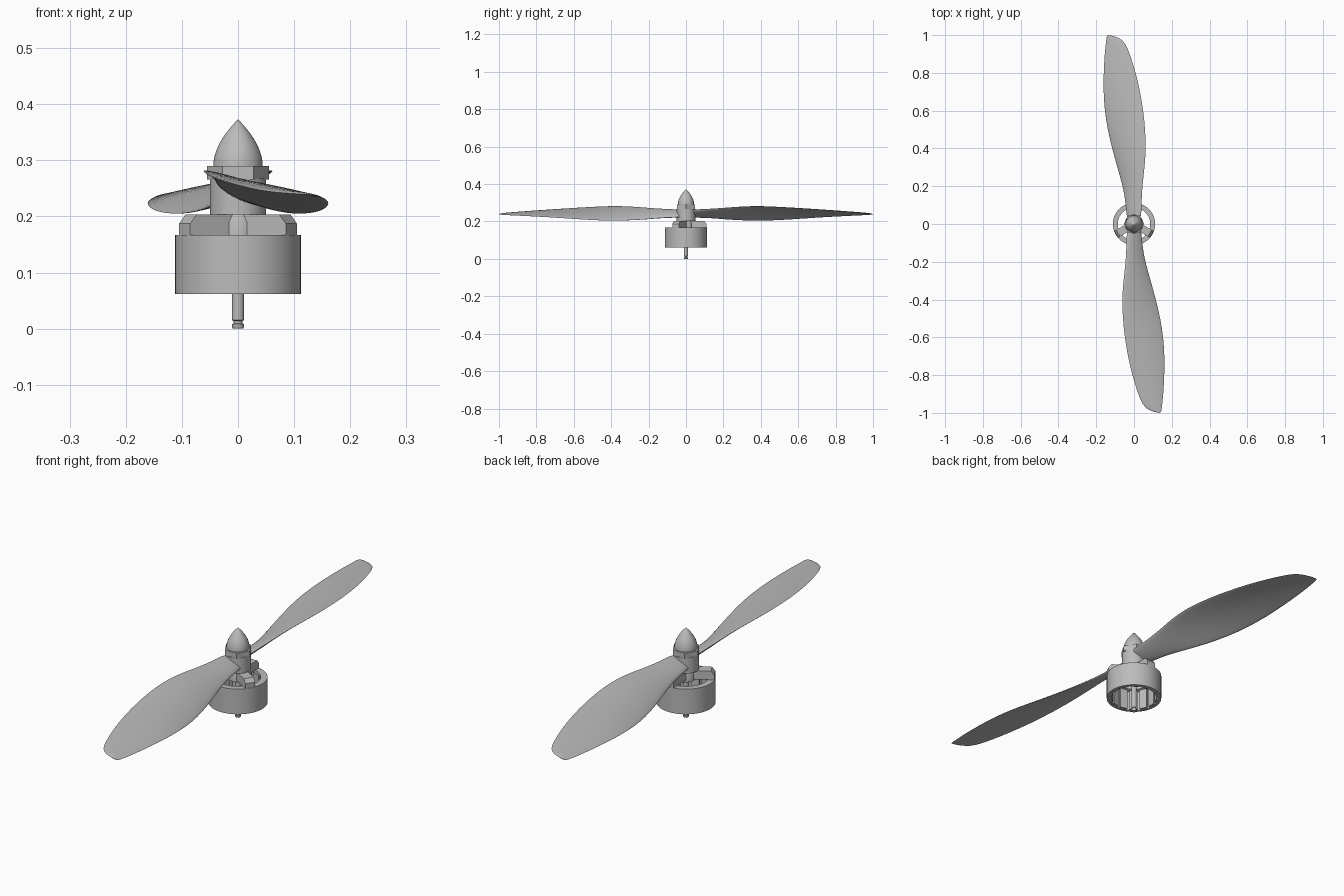
import bpy, bmesh, math
from mathutils import Matrix, Vector

if "Cube" in bpy.data.objects:
    bpy.data.objects.remove(bpy.data.objects["Cube"], do_unlink=True)

grey = bpy.data.materials.new("plain_grey")
grey.use_nodes = True
colour = (0.5, 0.5, 0.5, 1)
grey.diffuse_color = colour
grey.node_tree.nodes["Principled BSDF"].inputs["Base Color"].default_value = colour


def finish(name, bm, smooth=True):
    bmesh.ops.remove_doubles(bm, verts=bm.verts, dist=1e-5)
    bmesh.ops.recalc_face_normals(bm, faces=bm.faces)
    mesh = bpy.data.meshes.new(name)
    bm.to_mesh(mesh)
    bm.free()
    mesh.materials.append(grey)
    ob = bpy.data.objects.new(name, mesh)
    bpy.context.collection.objects.link(ob)
    if smooth:
        bpy.ops.object.select_all(action='DESELECT')
        ob.select_set(True)
        bpy.context.view_layer.objects.active = ob
        bpy.ops.object.shade_smooth_by_angle(angle=math.radians(35))
    return ob


def lathe(name, profile, steps=48, closed=False, smooth=True):
    """Spin a (radius, height) profile around the z axis."""
    bm = bmesh.new()
    verts = [bm.verts.new((r, 0, z)) for r, z in profile]
    edges = [bm.edges.new(pair) for pair in zip(verts, verts[1:])]
    if closed:
        edges.append(bm.edges.new((verts[-1], verts[0])))
    bmesh.ops.spin(bm, geom=verts + edges, cent=(0, 0, 0), axis=(0, 0, 1),
                   angle=math.tau, steps=steps, use_merge=True)
    return finish(name, bm, smooth)


def prism(bm, outline, half_width, angle):
    """Extrude a (radius, height) outline sideways and turn it about z."""
    turn = Matrix.Rotation(angle, 3, 'Z')
    sides = [[bm.verts.new(turn @ Vector((r, s * half_width, z))) for r, z in outline]
             for s in (-1, 1)]
    bm.faces.new(sides[0])
    bm.faces.new(sides[1][::-1])
    for i in range(len(outline)):
        j = (i + 1) % len(outline)
        bm.faces.new((sides[0][i], sides[0][j], sides[1][j], sides[1][i]))


# Motor shaft with a retaining groove near its end
lathe("shaft", [(0, 0), (0.009, 0), (0.011, 0.003), (0.011, 0.008), (0.008, 0.009),
                (0.008, 0.014), (0.011, 0.015), (0.011, 0.28), (0, 0.28)], 24)

# Motor bell: outer wall with an inward lip on top
lathe("motor_bell", [(0.112, 0.062), (0.112, 0.167), (0.086, 0.167), (0.086, 0.155),
                     (0.101, 0.15), (0.101, 0.062)], 64, closed=True)

# Magnets lining the inside of the bell
bm = bmesh.new()
for i in range(14):
    prism(bm, [(0.091, 0.064), (0.102, 0.064), (0.102, 0.152), (0.091, 0.152)],
          0.016, math.tau * i / 14)
finish("magnets", bm, False)

# Three chamfered arms joining the bell to the hub
bm = bmesh.new()
for i in range(3):
    prism(bm, [(0.02, 0.167), (0.11, 0.167), (0.11, 0.187), (0.097, 0.203), (0.02, 0.203)],
          0.02, math.radians(90 + 120 * i))
finish("bell_arms", bm, False)

# Hub under the blades, hexagonal nut and pointed spinner
lathe("bell_hub", [(0, 0.16), (0.036, 0.16), (0.036, 0.19), (0.03, 0.205), (0, 0.205)])
lathe("propeller_hub", [(0, 0.203), (0.05, 0.203), (0.05, 0.268), (0, 0.268)])
lathe("nut", [(0, 0.266), (0.055, 0.266), (0.055, 0.29), (0, 0.29)], 6, smooth=False)
ogive = [(0.044 * (1 - (k / 12) ** 1.9), 0.29 + 0.083 * k / 12) for k in range(13)]
lathe("spinner", [(0, 0.29)] + ogive)

# Blade stations: y, low edge x and z, high edge x and z, thickness
stations = [
    (0.00, -0.040, 0.222, 0.040, 0.262, 0.026),
    (0.10, -0.042, 0.222, 0.040, 0.264, 0.022),
    (0.20, -0.060, 0.212, 0.045, 0.272, 0.018),
    (0.30, -0.090, 0.205, 0.058, 0.281, 0.015),
    (0.40, -0.118, 0.203, 0.066, 0.283, 0.013),
    (0.50, -0.142, 0.206, 0.062, 0.278, 0.012),
    (0.60, -0.158, 0.213, 0.052, 0.272, 0.011),
    (0.70, -0.164, 0.220, 0.035, 0.265, 0.010),
    (0.80, -0.163, 0.226, 0.012, 0.258, 0.008),
    (0.90, -0.157, 0.231, -0.020, 0.250, 0.006),
    (0.96, -0.150, 0.234, -0.045, 0.245, 0.005),
    (0.985, -0.146, 0.236, -0.075, 0.242, 0.004),
    (1.00, -0.143, 0.237, -0.125, 0.239, 0.002)]


def blade(name, angle):
    bm = bmesh.new()
    turn = Matrix.Rotation(angle, 3, 'Z')
    rings = []
    count = 8
    for y, x0, z0, x1, z1, thick in stations:
        low, high = Vector((x0, y, z0)), Vector((x1, y, z1))
        up = Vector((z0 - z1, 0, x1 - x0)).normalized()
        chord = (high - low).length
        ring = []
        for k in range(2 * count):
            a = math.pi * k / count
            bow = 0.04 * chord * math.sin(a) ** 2 * min(1, y * 3)
            point = low.lerp(high, 0.5 - 0.5 * math.cos(a))
            ring.append(bm.verts.new(turn @ (point + up * (bow + math.sin(a) * thick / 2))))
        rings.append(ring)
    for a, b in zip(rings, rings[1:]):
        for k in range(2 * count):
            j = (k + 1) % (2 * count)
            bm.faces.new((a[k], a[j], b[j], b[k]))
    bm.faces.new(rings[0])
    bm.faces.new(rings[-1])
    ob = finish(name, bm)
    ob.modifiers.new("smooth_surface", 'SUBSURF').levels = 1


blade("back_blade", 0)
blade("front_blade", math.pi)
